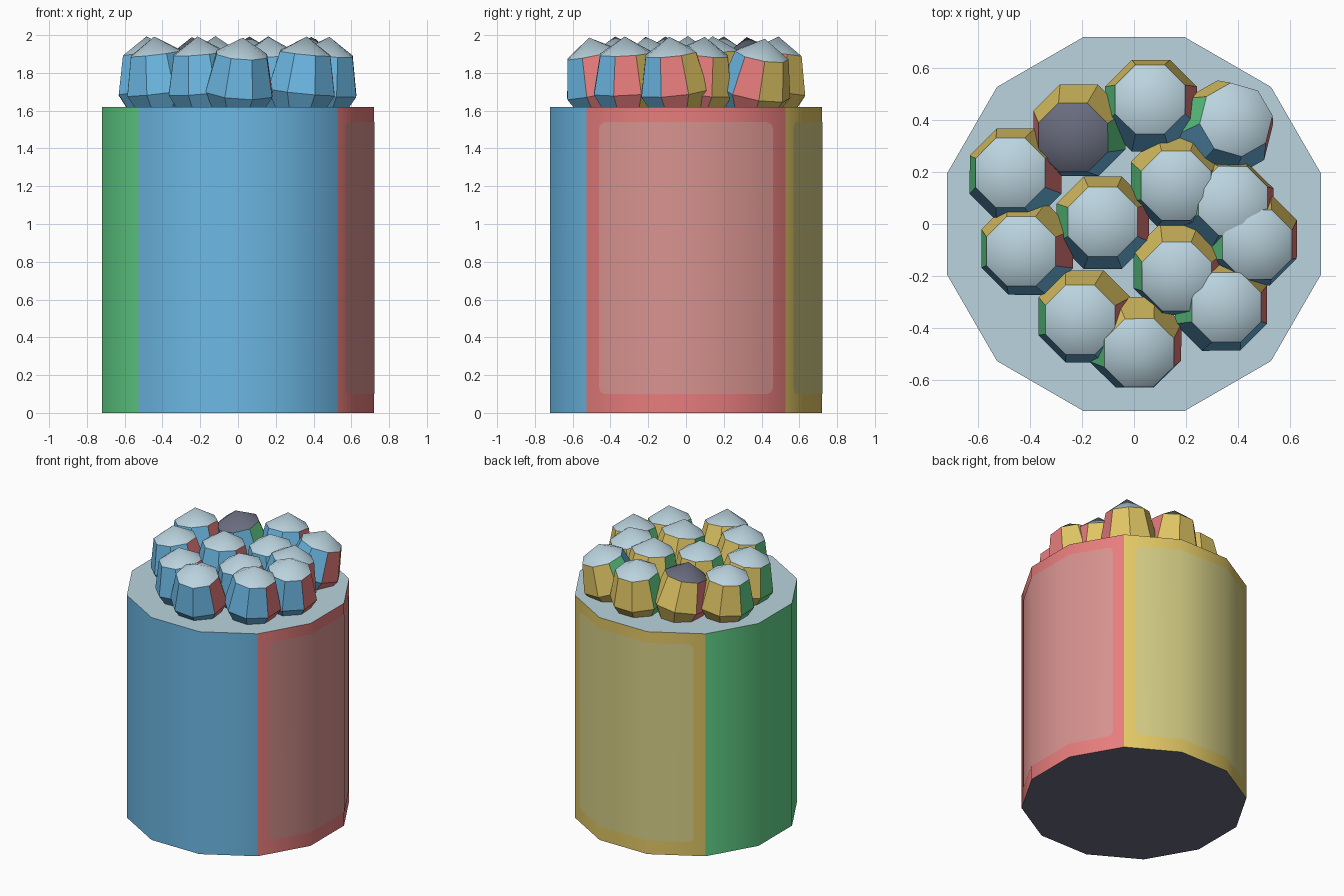
import bpy, bmesh, math
from mathutils import Vector, Quaternion

cube = bpy.data.objects.get("Cube")
if cube:
    bpy.data.objects.remove(cube, do_unlink=True)


def material(name, rgb):
    lin = [(c / 255 / 12.92) if c < 11 else ((c / 255 + 0.055) / 1.055) ** 2.4 for c in rgb]
    m = bpy.data.materials.new(name)
    m.use_nodes = True
    m.diffuse_color = (*lin, 1)
    bsdf = m.node_tree.nodes["Principled BSDF"]
    bsdf.inputs["Base Color"].default_value = (*lin, 1)
    bsdf.inputs["Roughness"].default_value = 0.8
    return m


RED, YELLOW, GREEN, BLUE, PALE, DARK = range(6)
main_mats = [
    material("coral red", (232, 125, 125)),
    material("mustard yellow", (224, 198, 100)),
    material("leaf green", (98, 210, 137)),
    material("sky blue", (108, 184, 228)),
    material("pale blue grey", (186, 211, 222)),
    material("slate", (106, 109, 127)),
]
pale_red = material("pale red", (216, 147, 143))
pale_yellow = material("pale yellow", (214, 206, 134))


def finish(bm, name, mats, angle):
    me = bpy.data.meshes.new(name)
    bm.to_mesh(me)
    bm.free()
    for m in mats:
        me.materials.append(m)
    ob = bpy.data.objects.new(name, me)
    bpy.context.collection.objects.link(ob)
    bpy.ops.object.select_all(action='DESELECT')
    ob.select_set(True)
    bpy.context.view_layer.objects.active = ob
    bpy.ops.object.shade_smooth_by_angle(angle=math.radians(angle))
    return ob


def lathe(sides, profile):
    """Stack of polygon rings; a zero radius closes to a point, otherwise to a flat face."""
    bm = bmesh.new()
    rings = []
    for r, z in profile:
        if r == 0:
            rings.append([bm.verts.new((0, 0, z))] * sides)
            continue
        angles = [2 * math.pi * (i + 0.5) / sides for i in range(sides)]
        rings.append([bm.verts.new((r * math.cos(a), r * math.sin(a), z)) for a in angles])
    for low, high in zip(rings, rings[1:]):
        for i in range(sides):
            j = (i + 1) % sides
            corners = [low[i], low[j], high[j], high[i]]
            bm.faces.new(list(dict.fromkeys(corners)))
    bm.faces.new(rings[0][::-1])
    if profile[-1][0] > 0:
        bm.faces.new(rings[-1])
    bm.normal_update()
    return bm


# Twelve-sided drum, each quarter of the wall in its own colour
RADIUS, HEIGHT = 0.745, 1.62
bm = lathe(12, [(RADIUS, 0), (RADIUS, HEIGHT)])
for f in bm.faces:
    n = f.normal
    if abs(n.z) > 0.5:
        f.material_index = PALE if n.z > 0 else DARK
    else:
        f.material_index = round(math.atan2(n.y, n.x) / (math.pi / 2)) % 4
finish(bm, "drum", main_mats, 40)

# Rounded panels wrapped on the left and back walls
APOTHEM = RADIUS * math.cos(math.radians(15))
HALF_FACET = RADIUS * math.sin(math.radians(15))


def wall_panel(name, mat, turn):
    bm = bmesh.new()
    half_w, half_h, r = 0.46, 0.72, 0.035
    outline = []
    for corner, (sx, sz) in enumerate([(1, 1), (-1, 1), (-1, -1), (1, -1)]):
        for k in range(5):
            a = math.pi / 2 * (corner + k / 4)
            y = sx * (half_w - r) + r * math.cos(a)
            z = sz * (half_h - r) + r * math.sin(a)
            outline.append(bm.verts.new((0, y, z + 0.82)))
    bm.faces.new(outline)
    for y in (-HALF_FACET, HALF_FACET):
        bmesh.ops.bisect_plane(bm, geom=bm.verts[:] + bm.edges[:] + bm.faces[:],
                               plane_co=(0, y, 0), plane_no=(0, 1, 0))
    for v in bm.verts:
        over = max(0, abs(v.co.y) - HALF_FACET)
        v.co.x = APOTHEM + 0.003 - over * math.tan(math.radians(30))
    ob = finish(bm, name, [mat], 40)
    ob.rotation_euler.z = turn


wall_panel("left_panel", pale_red, 0)
wall_panel("back_panel", pale_yellow, math.pi / 2)

# Leaning eight-sided pegs: belly x, y then tip x, y
pegs = [
    (-0.12, 0.005, -0.12, 0.01), (-0.455, 0.19, -0.485, 0.2),
    (0.065, 0.455, 0.06, 0.49), (0.35, 0.365, 0.415, 0.42),
    (0.165, 0.165, 0.16, 0.14), (0.36, 0.065, 0.39, 0.1),
    (0.45, -0.06, 0.485, -0.09), (0.175, -0.175, 0.16, -0.215),
    (0.335, -0.31, 0.365, -0.325), (-0.19, -0.355, -0.215, -0.375),
    (0.005, -0.455, 0.027, -0.515), (-0.41, -0.095, -0.445, -0.11),
    (-0.21, 0.36, -0.245, 0.32),
]
BELLY, TIP = 0.08, 0.375
spins = {3: -15}
for i, (bx, by, tx, ty) in enumerate(pegs):
    flipped = i == len(pegs) - 1
    bm = lathe(8, [(0.13, -0.03), (0.192, BELLY), (0.145, 0.285), (0, TIP)])
    for f in bm.faces:
        n = f.normal
        if n.z > 0.6:
            f.material_index = DARK if flipped else PALE
        elif n.z < -0.9:
            f.material_index = PALE if flipped else DARK
        elif abs(n.y) > 0.3:
            f.material_index = YELLOW if n.y > 0 else BLUE
        else:
            f.material_index = RED if (n.x > 0) != flipped else GREEN
    ob = finish(bm, "upside_down_peg" if flipped else f"peg_{i + 1}", main_mats, 30)
    lean = Vector((tx - bx, ty - by, TIP - BELLY))
    base = Vector((bx, by, 0)) - lean * (BELLY / (TIP - BELLY))
    ob.location = (base.x, base.y, HEIGHT)
    tilt = Vector((0, 0, 1)).rotation_difference(lean)
    spin = Quaternion((0, 0, 1), math.radians(spins.get(i, 0)))
    ob.rotation_euler = (tilt @ spin).to_euler()
